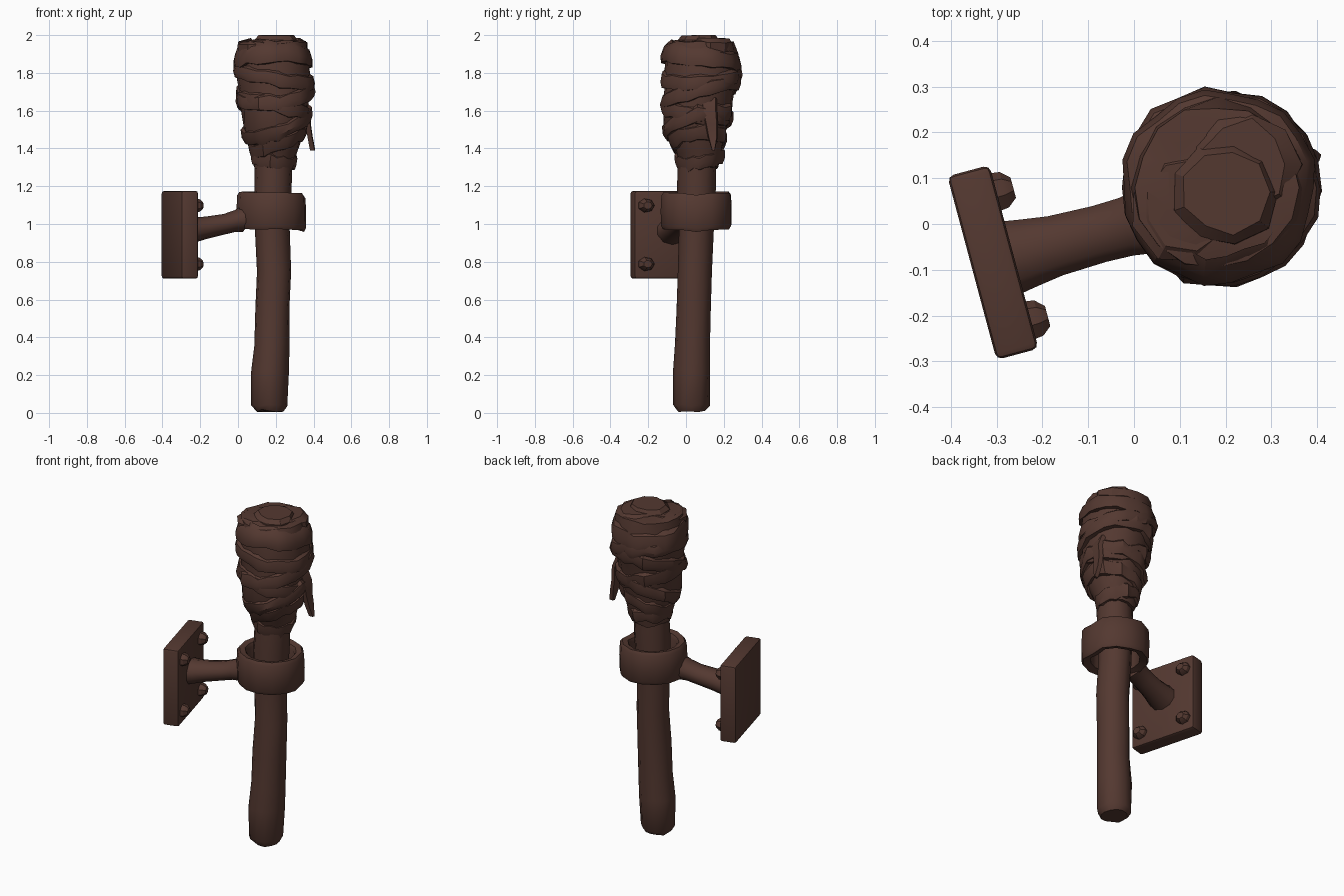
import bpy, bmesh, math, random
from mathutils import Vector, Matrix

if "Cube" in bpy.data.objects:
    bpy.data.objects.remove(bpy.data.objects["Cube"])

random.seed(7)
TAU = 2 * math.pi
brown = bpy.data.materials.new("dark brown")
brown.diffuse_color = (0.088, 0.040, 0.030, 1)
brown.use_nodes = True
brown.node_tree.nodes["Principled BSDF"].inputs["Base Color"].default_value = brown.diffuse_color


def finish(name, bm, angle=40, bevel=0):
    bmesh.ops.recalc_face_normals(bm, faces=bm.faces)
    me = bpy.data.meshes.new(name)
    bm.to_mesh(me)
    bm.free()
    me.materials.append(brown)
    ob = bpy.data.objects.new(name, me)
    bpy.context.collection.objects.link(ob)
    bpy.ops.object.select_all(action='DESELECT')
    bpy.context.view_layer.objects.active = ob
    ob.select_set(True)
    if bevel:
        mod = ob.modifiers.new("bevel", 'BEVEL')
        mod.width, mod.segments = bevel, 2
        bpy.ops.object.modifier_apply(modifier=mod.name)
    bpy.ops.object.shade_smooth_by_angle(angle=math.radians(angle))
    return ob


def skin(bm, rings, loop=False, caps=True):
    """Join rings of points with quads."""
    vs = [[bm.verts.new(p) for p in r] for r in rings]
    n = len(vs[0])
    pairs = list(zip(vs, vs[1:])) + ([(vs[-1], vs[0])] if loop else [])
    for a, b in pairs:
        for i in range(n):
            j = (i + 1) % n
            bm.faces.new((a[i], a[j], b[j], b[i]))
    if caps and not loop:
        bm.faces.new(vs[0])
        bm.faces.new(vs[-1])


def lathe(name, rows, n, jr, jz, angle=40):
    """Wobbly round body, rows are (cx, cy, z, radius)."""
    bm = bmesh.new()
    rings = []
    for cx, cy, z, r in rows:
        ring = []
        for i in range(n):
            a = TAU * i / n
            rr = r * (1 + random.uniform(-jr, jr))
            ring.append((cx + rr * math.cos(a), cy + rr * math.sin(a), z + random.uniform(-jz, jz)))
        rings.append(ring)
    skin(bm, rings)
    return finish(name, bm, angle)


# wooden handle, slightly crooked
lathe("handle", [(0.165, 0.03, 0.012, 0.075), (0.167, 0.03, 0.04, 0.096), (0.17, 0.032, 0.22, 0.098),
                 (0.178, 0.036, 0.36, 0.094), (0.182, 0.042, 0.55, 0.091), (0.19, 0.047, 0.75, 0.092),
                 (0.182, 0.053, 0.97, 0.092), (0.184, 0.055, 1.16, 0.1), (0.19, 0.06, 1.34, 0.1)],
      12, 0.035, 0.008)

# wrapped cloth head: (z, cx, cy, radius)
HEAD = [(1.30, 0.185, 0.07, 0.102), (1.38, 0.195, 0.07, 0.122), (1.50, 0.192, 0.05, 0.165),
        (1.62, 0.195, 0.06, 0.18), (1.72, 0.193, 0.075, 0.192), (1.80, 0.185, 0.08, 0.2),
        (1.90, 0.183, 0.078, 0.193), (1.96, 0.18, 0.08, 0.178)]


def head_at(z):
    z = min(max(z, HEAD[0][0]), HEAD[-1][0])
    for a, b in zip(HEAD, HEAD[1:]):
        if z <= b[0]:
            t = (z - a[0]) / (b[0] - a[0])
            return [a[k] + (b[k] - a[k]) * t for k in (1, 2, 3)]


lathe("cloth_head", [(x, y, z, r) for z, x, y, r in HEAD] + [(0.19, 0.08, 1.975, 0.12)], 16, 0.035, 0.01)


def band(name, zc, tilt, phase, half, thick, n=22):
    """Tilted strip of cloth hugging the head."""
    bm = bmesh.new()
    rings = []
    prof = [(-1, -0.025), (-0.9, 0.7 * thick), (-0.3, thick), (0.5, 0.5 * thick), (1, -0.025)]
    for i in range(n):
        a = TAU * i / n
        zm = zc + tilt * math.cos(a - phase) + random.uniform(-0.008, 0.008)
        w = half * random.uniform(0.85, 1.15)
        bump = random.uniform(-0.008, 0.009)
        ring = []
        for k, off in prof:
            z = zm + k * w
            cx, cy, r = head_at(z)
            r += off + bump
            ring.append((cx + r * math.cos(a), cy + r * math.sin(a), z))
        rings.append(ring)
    skin(bm, rings, loop=True)
    finish(name, bm, 35)


# cloth wraps, centre height, tilt, tilt direction, half width, thickness
WRAPS = [(1.35, 0.025, 2.4, 0.045, 0.014), (1.44, 0.05, 0.3, 0.05, 0.016), (1.53, 0.07, 0.7, 0.05, 0.02),
         (1.62, 0.05, 3.6, 0.055, 0.016), (1.70, 0.055, 1.2, 0.05, 0.02), (1.79, 0.035, 2.8, 0.05, 0.018),
         (1.89, 0.025, 5.0, 0.06, 0.016)]
for i, w in enumerate(WRAPS):
    band(f"cloth_wrap_{i + 1}", *w)

# uneven folded layers on the crown
for i, (x, y, r, z) in enumerate([(0.2, 0.07, 0.115, 2.0), (0.12, 0.04, 0.125, 1.975), (0.24, 0.13, 0.12, 1.985)]):
    lathe(f"crown_fold_{i + 1}", [(x, y, 1.9, r * 1.05), (x, y, z - 0.025, r), (x, y, z - 0.002, r * 0.8)],
          9, 0.08, 0.002, 30)

# loose hanging strip of cloth on the right
bm = bmesh.new()
rings = []
for x, y, z, w in [(0.345, 0.12, 1.67, 0.045), (0.375, 0.125, 1.6, 0.04), (0.372, 0.135, 1.53, 0.034),
                   (0.382, 0.142, 1.46, 0.026), (0.395, 0.145, 1.39, 0.008)]:
    rings.append([(x - 0.014, y - w, z), (x + 0.01, y - w * 0.8, z), (x + 0.014, y + w * 0.8, z), (x - 0.01, y + w, z)])
skin(bm, rings)
finish("loose_cloth_strip", bm)

# holder ring around the handle
bm = bmesh.new()
rings = []
n = 14
for i in range(n):
    a = TAU * i / n
    j = random.uniform(-0.006, 0.006)
    ring = []
    for r, z in [(0.136, 0.985), (0.178, 0.972), (0.188, 0.99), (0.19, 1.07), (0.186, 1.15), (0.174, 1.167),
                 (0.142, 1.16), (0.132, 1.14)]:
        ring.append((0.177 + (r + j) * math.cos(a), 0.054 + (r + j) * math.sin(a), z + j - 0.008 * math.cos(a)))
    rings.append(ring)
skin(bm, rings, loop=True)
finish("holder_ring", bm, 45)

# bracket frame: local x runs from the wall plate towards the ring
BASE = Matrix.Translation((-0.308, -0.084, 0.943)) @ Matrix.Rotation(math.radians(15), 4, 'Z')

# wall plate
bm = bmesh.new()
bmesh.ops.create_cube(bm, size=1, matrix=Matrix.Diagonal((0.095, 0.415, 0.465, 1)))
bmesh.ops.transform(bm, matrix=BASE, verts=bm.verts)
finish("wall_plate", bm, 40, 0.014)

# arm, flared at the plate and rising to the ring
bm = bmesh.new()
rings = []
for x, z, hw, hh in [(0.03, 0.02, 0.088, 0.078), (0.075, 0.024, 0.08, 0.068), (0.14, 0.036, 0.07, 0.06),
                     (0.24, 0.055, 0.066, 0.055), (0.30, 0.072, 0.068, 0.058), (0.345, 0.085, 0.075, 0.07)]:
    rings.append([BASE @ Vector((x, hw * math.cos(TAU * (i + .5) / 10), z + hh * math.sin(TAU * (i + .5) / 10)))
                  for i in range(10)])
skin(bm, rings)
finish("bracket_arm", bm, 50)

# four bolt heads on the plate
for sy in (-1, 1):
    for sz in (-1, 1):
        bm = bmesh.new()
        rings = []
        for x, r in [(0.035, 0.046), (0.065, 0.042), (0.085, 0.024)]:
            rings.append([BASE @ Vector((x, sy * 0.145 + r * math.cos(TAU * i / 7), sz * 0.155 + r * 0.85 * math.sin(TAU * i / 7)))
                          for i in range(7)])
        skin(bm, rings)
        finish(f"bolt_{'front' if sy < 0 else 'back'}_{'low' if sz < 0 else 'high'}", bm, 30)
